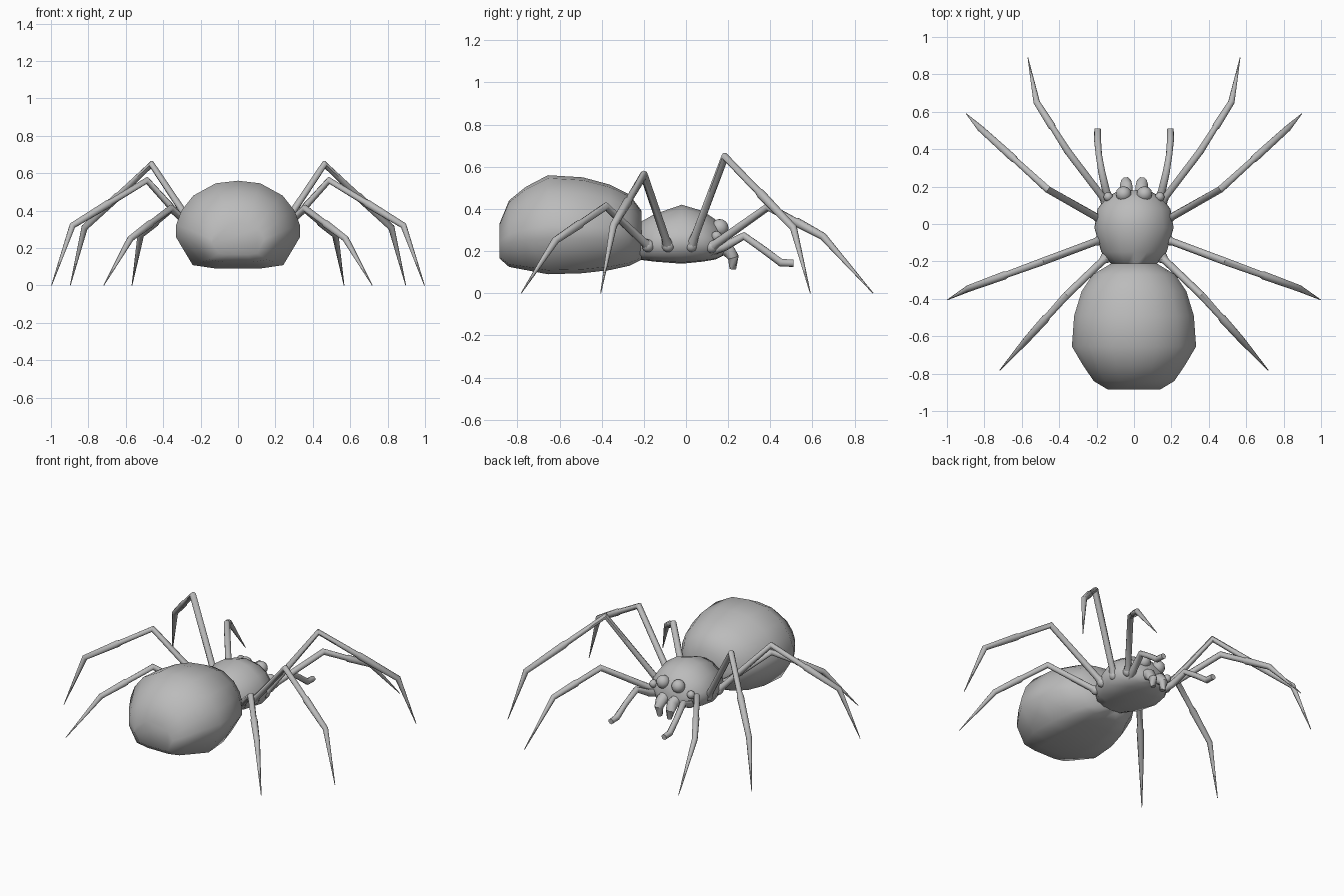
import bpy, bmesh, math
from mathutils import Vector

cube = bpy.data.objects.get("Cube")
if cube:
    bpy.data.objects.remove(cube, do_unlink=True)

grey = bpy.data.materials.new("plain_grey")
grey.use_nodes = True
grey.diffuse_color = (0.5, 0.5, 0.5, 1)
grey.node_tree.nodes["Principled BSDF"].inputs["Base Color"].default_value = (0.5, 0.5, 0.5, 1)


def finish(bm, name, angle=50, mirror=False):
    bmesh.ops.recalc_face_normals(bm, faces=bm.faces)
    mesh = bpy.data.meshes.new(name)
    bm.to_mesh(mesh)
    bm.free()
    mesh.materials.append(grey)
    obj = bpy.data.objects.new(name, mesh)
    bpy.context.collection.objects.link(obj)
    if mirror:
        obj.modifiers.new("mirror", 'MIRROR')
    bpy.ops.object.select_all(action='DESELECT')
    obj.select_set(True)
    bpy.context.view_layer.objects.active = obj
    bpy.ops.object.shade_smooth_by_angle(angle=math.radians(angle))
    return obj


def skin(bm, rings):
    """Join rings of points with quads and cap both ends."""
    loops = [[bm.verts.new(p) for p in ring] for ring in rings]
    n = len(loops[0])
    for a, b in zip(loops, loops[1:]):
        for i in range(n):
            j = (i + 1) % n
            bm.faces.new((a[i], a[j], b[j], b[i]))
    bm.faces.new(loops[0])
    bm.faces.new(loops[-1])


def body(name, section, stations):
    """Loft a half section along y; each station is y, half width, bottom, top."""
    full = section + [(-x, t) for x, t in reversed(section[1:-1])]
    bm = bmesh.new()
    skin(bm, [[(x * w, y, lo + t * (hi - lo)) for x, t in full]
              for y, w, lo, hi in stations])
    return finish(bm, name, 60)


def tube(name, points, radii, sides=8):
    """Mirrored jointed limb with mitred rings."""
    pts = [Vector(p) for p in points]
    rings = []
    for i, p in enumerate(pts):
        before = (p - pts[max(i - 1, 0)]).normalized()
        after = (pts[min(i + 1, len(pts) - 1)] - p).normalized()
        d = (before + after).normalized()
        u = d.cross(Vector((0.31, -0.2, 1))).normalized()
        v = u.cross(d)
        ring = []
        for k in range(sides):
            a = math.tau * k / sides
            ring.append(p + radii[i] * (u * math.cos(a) + v * math.sin(a)))
        rings.append(ring)
    bm = bmesh.new()
    skin(bm, rings)
    return finish(bm, name, mirror=True)


def ball(name, centre, r):
    bm = bmesh.new()
    bmesh.ops.create_uvsphere(bm, u_segments=12, v_segments=8, radius=r)
    bmesh.ops.translate(bm, verts=bm.verts, vec=centre)
    return finish(bm, name, mirror=True)


# Abdomen: domed top and flat belly
body("abdomen",
     [(0, 1), (.36, .97), (.72, .83), (.91, .66), (1, .49), (1, .36), (.73, .04), (.35, 0), (0, 0)],
     [(-.885, .14, .165, .33), (-.84, .215, .125, .44), (-.76, .27, .11, .505),
      (-.655, .332, .09, .56), (-.49, .32, .095, .55), (-.36, .28, .11, .515),
      (-.27, .22, .13, .47), (-.21, .12, .16, .39)])

# Head and thorax in one shell
body("head_thorax",
     [(0, 1), (.4, .93), (.75, .75), (.95, .52), (1, .35), (.88, .13), (.5, .02), (0, 0)],
     [(-.23, .11, .16, .33), (-.15, .175, .15, .375), (-.02, .212, .14, .42),
      (.08, .195, .15, .39), (.14, .15, .16, .35), (.18, .08, .18, .29)])

# Eyes
ball("large_eyes", (.056, .16, .31), .042)
ball("small_eyes", (.138, .145, .27), .025)

# Jaws and feelers
tube("jaws", [(.045, .13, .23), (.042, .2, .205), (.042, .225, .17), (.035, .222, .115)],
     [.036, .036, .028, .016])
tube("feelers", [(.125, .11, .2), (.15, .18, .22), (.172, .275, .272), (.188, .37, .205),
                 (.195, .45, .145), (.195, .51, .142)],
     [.026, .022, .02, .018, .02, .018])

# Legs: hip, knee, ankle and tip of each pair
legs = {
    "head_end_leg": [(.15, .12, .22), (.355, .39, .41), (.52, .65, .27), (.567, .888, 0)],
    "upper_middle_leg": [(.18, .025, .225), (.462, .185, .648), (.82, .51, .31), (.897, .59, 0)],
    "lower_middle_leg": [(.18, -.085, .225), (.487, -.2, .562), (.885, -.345, .32), (.997, -.405, 0)],
    "abdomen_end_leg": [(.15, -.18, .225), (.36, -.38, .412), (.575, -.62, .25), (.718, -.782, 0)],
}
for name, joints in legs.items():
    hip, knee, ankle, tip = [Vector(j) for j in joints]
    tube(name, [hip, hip.lerp(knee, .1), knee, knee.lerp(ankle, .48),
                knee.lerp(ankle, .52), ankle, tip],
         [.028, .02, .02, .017, .022, .018, .002])
    ball(name + "_hip", hip, .03)
